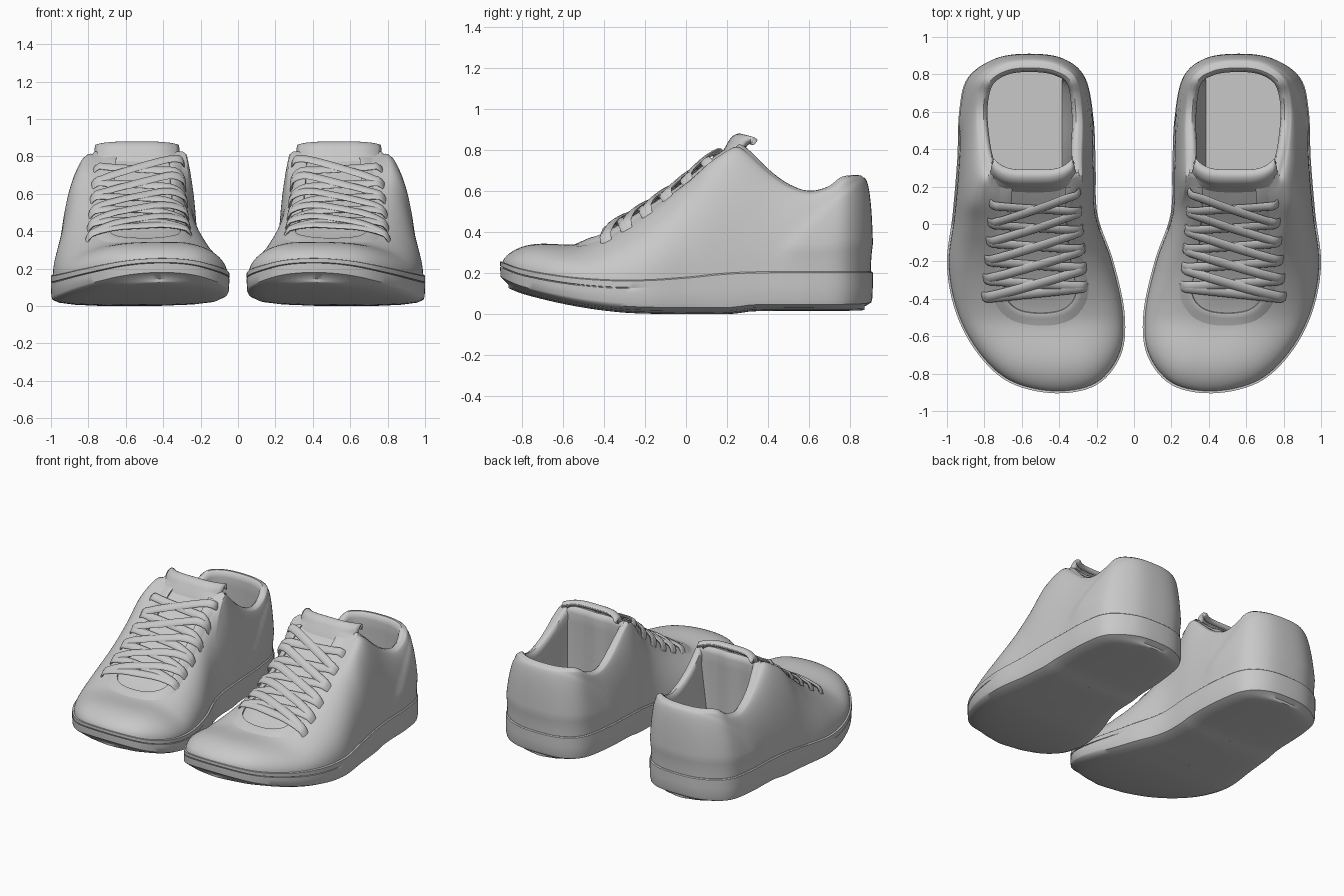
import bpy, bmesh, math
from mathutils import Vector
from mathutils.bvhtree import BVHTree

cube = bpy.data.objects.get("Cube")
if cube:
    bpy.data.objects.remove(cube)

grey = bpy.data.materials.new("plain grey")
grey.use_nodes = True
COLOUR = (0.58, 0.58, 0.58, 1)
grey.diffuse_color = COLOUR
grey.node_tree.nodes["Principled BSDF"].inputs["Base Color"].default_value = COLOUR
parts = []


def spline(pts, steps, closed):
    """Catmull-Rom curve through flat points."""
    pts = [Vector(p) for p in pts]
    n = len(pts)
    pick = (lambda i: pts[i % n]) if closed else (lambda i: pts[max(0, min(n - 1, i))])
    out = []
    for i in range(n if closed else n - 1):
        a, b, c, d = (pick(i + k) for k in (-1, 0, 1, 2))
        for k in range(steps):
            t = k / steps
            out.append(b + (c - a) * t / 2 + (a - b * 2.5 + c * 2 - d / 2) * t * t
                       + (b * 1.5 - a / 2 - c * 1.5 + d / 2) * t ** 3)
    return out if closed else out + [pts[-1]]


def graph(pts):
    """Smooth function through (y, value) points."""
    curve = spline(pts, 12, False)

    def value(y):
        if y <= curve[0].x:
            return curve[0].y
        for a, b in zip(curve, curve[1:]):
            if y <= b.x:
                return a.y + (b.y - a.y) * (y - a.x) / (b.x - a.x)
        return curve[-1].y
    return value


def offset(line, d, closed=True):
    """Move a flat counterclockwise line inward by d."""
    n, out = len(line), []
    for i, p in enumerate(line):
        a = line[i - 1] if closed else line[max(i - 1, 0)]
        b = line[(i + 1) % n] if closed else line[min(i + 1, n - 1)]
        t = (b - a).normalized()
        out.append(p + Vector((-t.y, t.x)) * d)
    return out


def lift(line, z, up=0):
    return [Vector((p.x, p.y, z(p.y) + up)) for p in line]


def loft(name, rings, closed=True, caps=(), thick=0):
    """Skin rows of points, mirrored to make the pair."""
    bm = bmesh.new()
    rows = [[bm.verts.new(p) for p in r] for r in rings]
    n = len(rows[0])
    for a, b in zip(rows, rows[1:]):
        for i in range(n if closed else n - 1):
            j = (i + 1) % n
            bm.faces.new((a[i], a[j], b[j], b[i]))
    for c in caps:
        bm.faces.new(rows[c])
    bmesh.ops.remove_doubles(bm, verts=bm.verts, dist=0.0002)
    bmesh.ops.recalc_face_normals(bm, faces=bm.faces)
    mesh = bpy.data.meshes.new(name)
    tree = BVHTree.FromBMesh(bm)
    bm.to_mesh(mesh)
    bm.free()
    mesh.materials.append(grey)
    ob = bpy.data.objects.new(name, mesh)
    bpy.context.collection.objects.link(ob)
    if thick:
        mod = ob.modifiers.new("thickness", 'SOLIDIFY')
        mod.thickness, mod.offset = thick, 0
    ob.modifiers.new("pair", 'MIRROR')
    parts.append(ob)
    return tree


# Plan outline of the sole and matching points on the collar rim
plan = spline([(.42, -.905), (.66, -.85), (.83, -.7), (.95, -.48), (1, -.22), (.97, .05),
               (.945, .35), (.935, .6), (.89, .78), (.74, .885), (.56, .91), (.38, .885),
               (.26, .78), (.215, .55), (.205, .3), (.195, .05), (.11, -.2), (.05, -.48),
               (.07, -.7), (.2, -.86)], 7, True)
rim = spline([(.53, .24), (.62, .23), (.70, .235), (.745, .245), (.77, .25), (.785, .28),
              (.82, .42), (.835, .62), (.80, .77), (.70, .845), (.56, .865), (.41, .845),
              (.31, .77), (.28, .58), (.285, .4), (.28, .28), (.285, .25), (.31, .245),
              (.37, .235), (.45, .23)], 7, True)

# Side profiles as functions of y
bottom = graph([(-.91, .15), (-.8, .1), (-.6, .05), (-.4, .017), (-.2, .002), (.2, 0),
                (.35, .014), (.8, .016), (.91, .025)])
welt = graph([(-.91, .26), (-.8, .22), (-.6, .185), (-.4, .168), (-.2, .167), (0, .18),
              (.3, .205), (.91, .207)])
ridge = graph([(-.91, .315), (-.85, .34), (-.75, .348), (-.55, .338), (-.45, .365), (-.35, .415),
               (-.2, .5), (0, .635), (.1, .725), (.2, .795), (.25, .815), (.3, .785), (.4, .69),
               (.5, .62), (.6, .588), (.7, .61), (.78, .658), (.91, .665)])
shoulder = graph([(-.91, .14), (-.75, .22), (-.4, .35), (-.2, .32), (0, .18), (.25, .1)])
middle = graph([(-.91, .42), (-.5, .5), (0, .58), (.91, .56)])


# Sole: gently domed underside, upright wall, groove around the toe
def squeeze(k):
    return [Vector((middle(p.y) + (p.x - middle(p.y)) * k, p.y)) for p in offset(plan, .04)]


sole = [lift(squeeze(k), bottom, up) for k, up in ((0, 0), (.4, .001), (.8, .007), (1, .017))]
sole.append(lift(offset(plan, .008), bottom, .032))
for inset, groove, part in ((.002, 0, .3), (0, 0, .6), (0, 0, .74), (0, .007, .75),
                            (0, .007, .77), (0, 0, .78), (0, 0, .97), (.006, 0, 1), (.04, 0, 1)):
    wall = [p.lerp(q, max(0, min(1, -.2 - p.y) * 3)) if groove else q
            for p, q in zip(plan, offset(plan, inset + groove))]
    sole.append(lift(wall, lambda y, k=part: bottom(y) + (welt(y) - bottom(y)) * k))
loft("sole", sole)

# Upper: shell rising from the welt over the foot to the collar
foot = offset(plan, .01)


def edge_distance(v):
    best = 9
    for a, b in zip(foot, foot[1:] + foot[:1]):
        t = max(0, min(1, (v - a).dot(b - a) / (b - a).length_squared))
        best = min(best, (v - a.lerp(b, t)).length)
    return best


def shell_point(p, q, s):
    # Paths lead inward first, then back to the throat
    bend = Vector((p.x * .25 + q.x * .75, p.y * .7 + q.y * .3))
    v = p.lerp(bend, s).lerp(bend.lerp(q, s), s)
    w = max(0, min(1, (v.y - .08) / .2))
    w = w * w * (3 - 2 * w)
    a = min(1, (1 - w) * edge_distance(v) / shoulder(v.y) + w * s)
    base = welt(v.y) - .01
    z = base + (ridge(v.y) - base) * math.sqrt(1 - (1 - a) ** 2)
    # Heel counter stands slightly proud behind a curved seam
    seam = .43 + .33 * max(0, (z - .22) / .38) ** 1.5
    proud = max(0, min(1, (v.y - seam) / .03)) * .012 * (1 - s) * min(1, s * 20)
    out = (v - Vector((.56, .45))).normalized() * proud
    return Vector((v.x + out.x, v.y + out.y, z))


K = 26
upper = [[shell_point(p, q, (k / K) ** 1.6) for p, q in zip(foot, rim)] for k in range(K + 1)]
for inset, up in ((.012, .01), (.03, .012), (.045, 0), (.052, -.03), (.045, -.1)):
    edge = offset(rim, inset)
    upper.append([Vector((e.x, e.y, ridge(q.y) + up)) for e, q in zip(edge, rim)])
# Footbed is narrower on the arch side
upper.append([Vector((max(p.x, .385), p.y, .23)) for p in offset(rim, .045)])
skin = loft("upper", upper, caps=(-1,))


def drape(x, y):
    """Point and normal on the upper, seen straight down."""
    hit, normal, _, _ = skin.ray_cast(Vector((x, y, 2)), Vector((0, 0, -1)))
    return hit, normal if normal.z > 0 else -normal


# Eyestay: U-shaped facing around the throat, raised at its inner edge
throat = spline([(.37, .2), (.36, 0), (.34, -.2), (.31, -.36), (.37, -.45), (.5, -.475),
                 (.63, -.45), (.69, -.36), (.67, -.2), (.66, 0), (.65, .2)], 6, False)
rows = []
for out, up in ((.08, -.004), (.055, .004), (.03, .009), (.008, .013), (0, .01), (0, -.01)):
    draped = [drape(v.x, v.y) for v in offset(throat, -out, False)]
    rows.append([p + n * up for p, n in draped])
loft("eyestay", rows, closed=False)

# Tongue: padded panel rising out of the throat, its sides wrapping back
tongue_side = spline([(.12, .4), (.12, .62), (.18, .755), (.215, .82), (.235, .85),
                      (.26, .862), (.28, .85)], 5, False)
tongue = []
for k, v in enumerate(tongue_side):
    row = []
    for i in range(25):
        u = i / 12 - 1
        wrap = u ** 4 * max(0, min(1, (k - 6) / 9))
        row.append(Vector((.54 + u * .215, v.x + .06 * wrap, v.y - .015 * wrap)))
    tongue.append(row)
loft("tongue", tongue, closed=False, thick=.035)


# Laces: flat bands laid over the throat
def lace(name, a, b, over=0):
    a, b = Vector(a), Vector(b)
    rings, n = [], 28
    along = (b - a).normalized().to_3d()
    for k in range(n + 1):
        t = k / n
        v = a.lerp(b, t)
        p, up = drape(v.x, v.y)
        end = min(1, math.sin(math.pi * t) * 6)
        p = p + up * (-.012 + .034 * end + over * math.sin(math.pi * t))
        side = up.cross(along).normalized()
        rings.append([p + side * .028 * math.cos(c * math.pi / 4)
                      + up * .011 * math.sin(c * math.pi / 4) for c in range(8)])
    loft(name, rings, caps=(0, -1))


def eyelet(k, outer):
    return (.815 - .008 * k, -.39 + .1 * k) if outer else (.245 + .008 * k, -.33 + .102 * k)


lace("lace_bar", eyelet(0, False), eyelet(0, True))
for k in range(5):
    lace(f"lace_under_{k + 1}", eyelet(k, False), eyelet(k + 1, True))
    lace(f"lace_over_{k + 1}", eyelet(k, True), eyelet(k + 1, False), .012)

# Smooth shading with kept edges
for ob in bpy.context.selected_objects:
    ob.select_set(False)
for ob in parts:
    ob.select_set(True)
bpy.context.view_layer.objects.active = parts[0]
bpy.ops.object.shade_smooth_by_angle(angle=math.radians(42))
